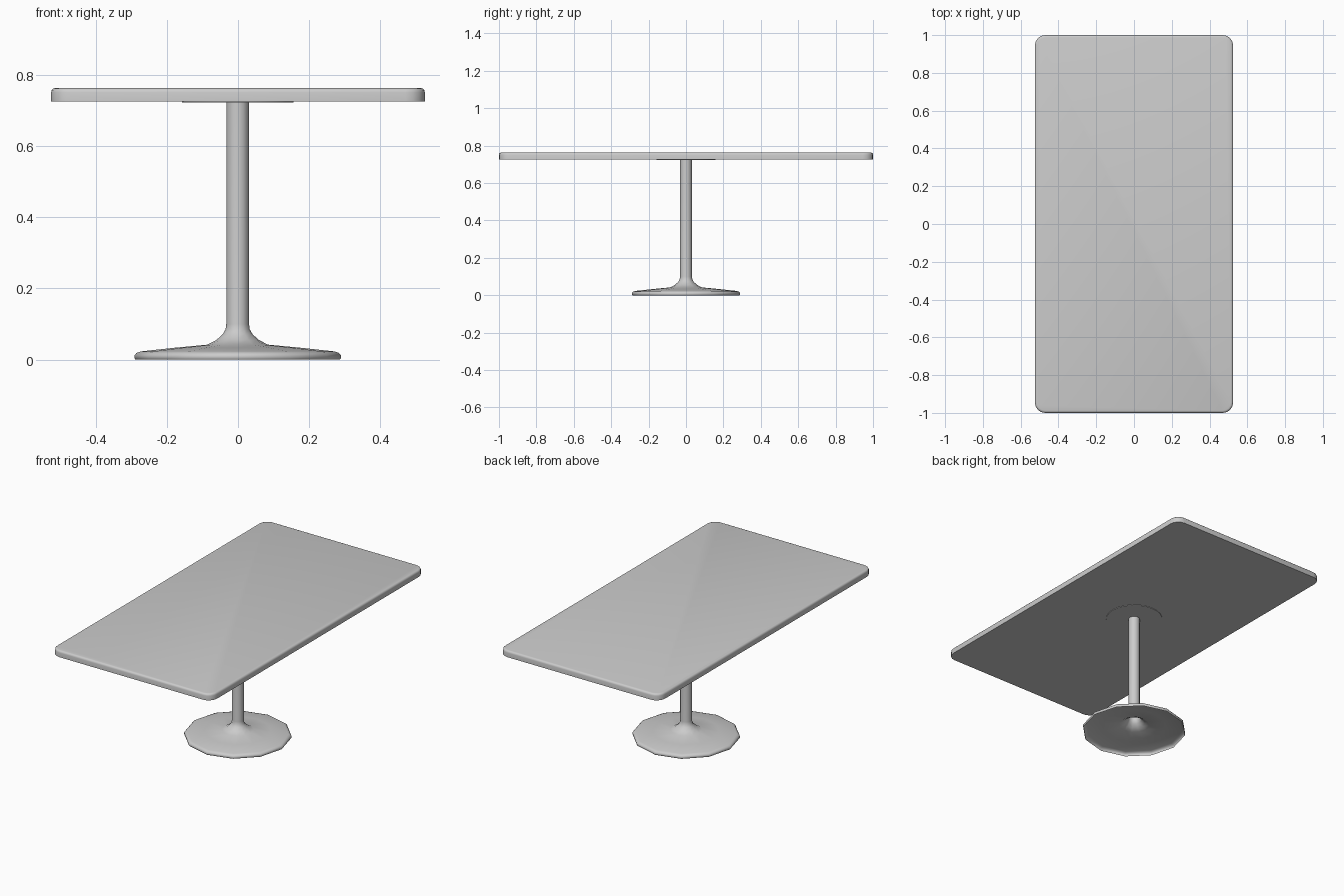
import bpy, bmesh, math

if "Cube" in bpy.data.objects:
    bpy.data.objects.remove(bpy.data.objects["Cube"])

SIDES = 12
CX = -0.001


def finish(name, bm, angle=40):
    bmesh.ops.recalc_face_normals(bm, faces=bm.faces)
    mesh = bpy.data.meshes.new(name)
    bm.to_mesh(mesh)
    bm.free()
    ob = bpy.data.objects.new(name, mesh)
    bpy.context.collection.objects.link(ob)
    bpy.ops.object.select_all(action='DESELECT')
    ob.select_set(True)
    bpy.context.view_layer.objects.active = ob
    bpy.ops.object.shade_smooth_by_angle(angle=math.radians(angle))
    return ob


def lathe(name, profile, sides, turn=0.0, angle=40):
    """Open surface of revolution from (radius, height) points."""
    bm = bmesh.new()
    rings = []
    for r, z in profile:
        rings.append([bm.verts.new((CX + r * math.cos(turn + math.tau * i / sides),
                                    r * math.sin(turn + math.tau * i / sides), z))
                      for i in range(sides)])
    for a, b in zip(rings, rings[1:]):
        for i in range(sides):
            j = (i + 1) % sides
            bm.faces.new((a[i], a[j], b[j], b[i]))
    return finish(name, bm, angle)


# Table top: slab with rounded corners and a softened upper edge
bm = bmesh.new()
bmesh.ops.create_cube(bm, size=1)
for v in bm.verts:
    v.co.x *= 1.05
    v.co.y *= 2.0
    v.co.z = 0.763 if v.co.z > 0 else 0.725
corners = [e for e in bm.edges if abs(e.verts[0].co.z - e.verts[1].co.z) > 0.01]
bmesh.ops.bevel(bm, geom=corners, offset=0.055, segments=4, profile=0.5, affect='EDGES')
rim = [e for e in bm.edges if all(v.co.z > 0.76 for v in e.verts)]
bmesh.ops.bevel(bm, geom=rim, offset=0.012, segments=3, profile=0.5, affect='EDGES')
finish("table_top", bm)

# Pedestal: hollow flared foot running up into the column
lathe("pedestal", [(0.287, 0.0), (0.29, 0.004), (0.29, 0.012), (0.284, 0.019),
                   (0.272, 0.023), (0.18, 0.033), (0.085, 0.042), (0.06, 0.055),
                   (0.042, 0.071), (0.034, 0.085), (0.032, 0.1), (0.032, 0.724)],
      SIDES)

# Thin mounting plate under the top
lathe("mounting_plate", [(0.032, 0.722), (0.157, 0.722), (0.157, 0.726)], 24)
